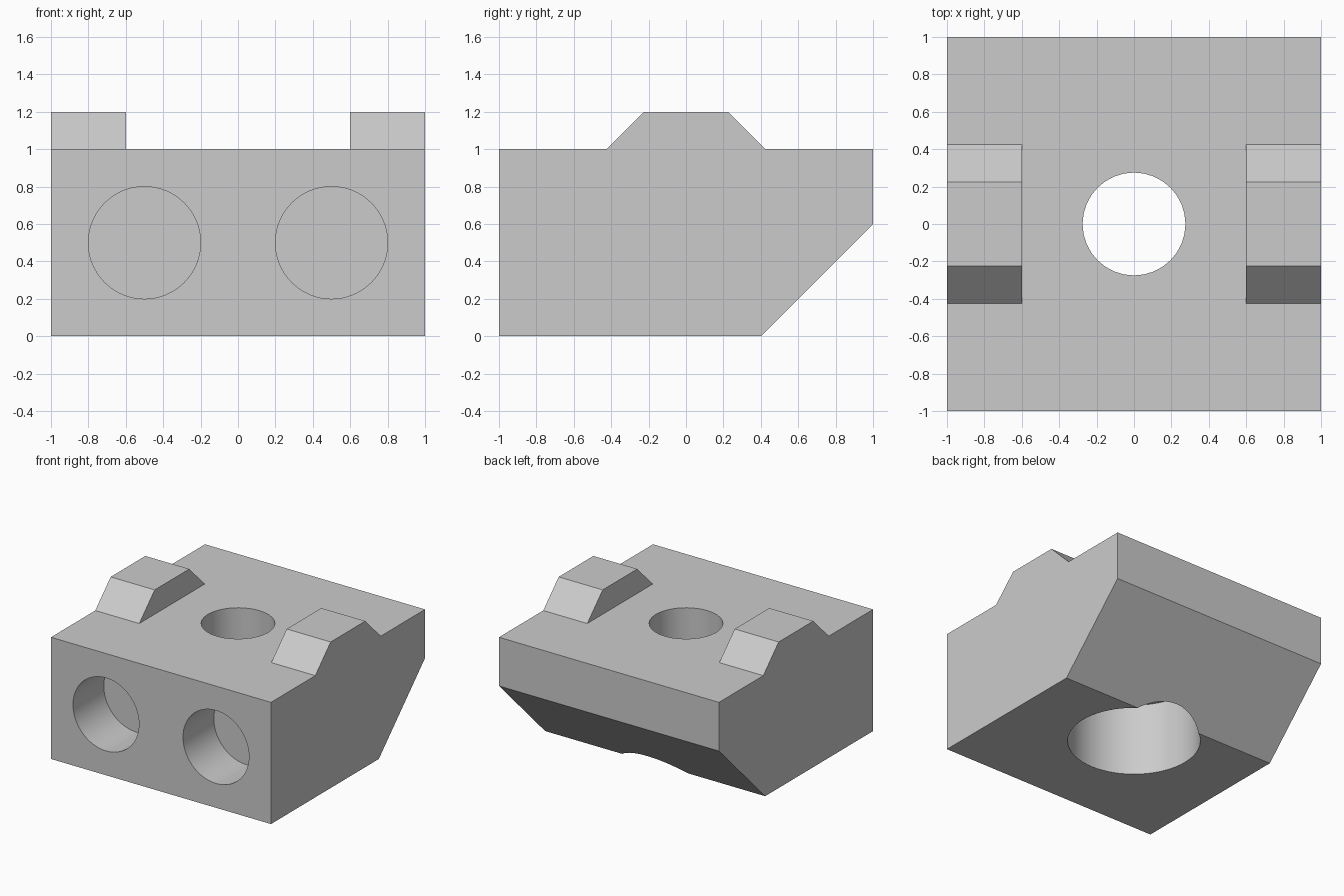
import bpy, bmesh, math
from mathutils import Matrix

if "Cube" in bpy.data.objects:
    bpy.data.objects.remove(bpy.data.objects["Cube"], do_unlink=True)

grey = bpy.data.materials.new("plain_grey")
grey.use_nodes = True
colour = (0.6, 0.6, 0.6, 1)
grey.diffuse_color = colour
grey.node_tree.nodes["Principled BSDF"].inputs["Base Color"].default_value = colour


def add_object(name, bm):
    bmesh.ops.recalc_face_normals(bm, faces=bm.faces)
    mesh = bpy.data.meshes.new(name)
    bm.to_mesh(mesh)
    bm.free()
    mesh.materials.append(grey)
    obj = bpy.data.objects.new(name, mesh)
    bpy.context.collection.objects.link(obj)
    return obj


def prism(name, profile, half_width):
    """Extrude a (y, z) profile along x."""
    bm = bmesh.new()
    face = bm.faces.new([bm.verts.new((-half_width, y, z)) for y, z in profile])
    grown = bmesh.ops.extrude_face_region(bm, geom=[face])["geom"]
    verts = [v for v in grown if isinstance(v, bmesh.types.BMVert)]
    bmesh.ops.translate(bm, vec=(2 * half_width, 0, 0), verts=verts)
    return add_object(name, bm)


def cylinder(name, radius, length, centre, sides, along_y=False):
    bm = bmesh.new()
    turn = Matrix.Rotation(math.pi / 2, 4, "X") if along_y else Matrix()
    bmesh.ops.create_cone(bm, cap_ends=True, segments=sides, radius1=radius,
                          radius2=radius, depth=length,
                          matrix=Matrix.Translation(centre) @ turn)
    return add_object(name, bm)


# Block with a sloped lower back and a trapezoid ridge across the top
block = prism("block", [(-1, 0), (0.4, 0), (1, 0.6), (1, 1), (0.425, 1),
                        (0.225, 1.2), (-0.225, 1.2), (-0.425, 1), (-1, 1)], 1)

# Gap that splits the ridge into two lugs, then the holes
cutters = [
    prism("lug_gap_cutter", [(-0.6, 1), (0.6, 1), (0.6, 1.4), (-0.6, 1.4)], 0.6),
    cylinder("top_hole_cutter", 0.275, 2, (0, 0, 0.9), 32),
    cylinder("bottom_bore_cutter", 0.5, 0.8, (0, 0, 0.2), 64),
]
for side in (-1, 1):
    cutters.append(cylinder("front_hole_cutter", 0.3, 0.8,
                            (side * 0.5, -1, 0.5), 64, along_y=True))

bpy.ops.object.select_all(action="DESELECT")
block.select_set(True)
bpy.context.view_layer.objects.active = block
for cutter in cutters:
    cut = block.modifiers.new(cutter.name, "BOOLEAN")
    cut.operation = "DIFFERENCE"
    cut.solver = "EXACT"
    cut.object = cutter
    bpy.ops.object.modifier_apply(modifier=cut.name)
    bpy.data.objects.remove(cutter, do_unlink=True)

# Merge coplanar faces and smooth the hole walls
bm = bmesh.new()
bm.from_mesh(block.data)
bmesh.ops.remove_doubles(bm, verts=bm.verts, dist=0.0001)
bmesh.ops.dissolve_limit(bm, angle_limit=0.01, verts=bm.verts, edges=bm.edges)
bm.to_mesh(block.data)
bm.free()
bpy.ops.object.shade_smooth_by_angle(angle=math.radians(30))
